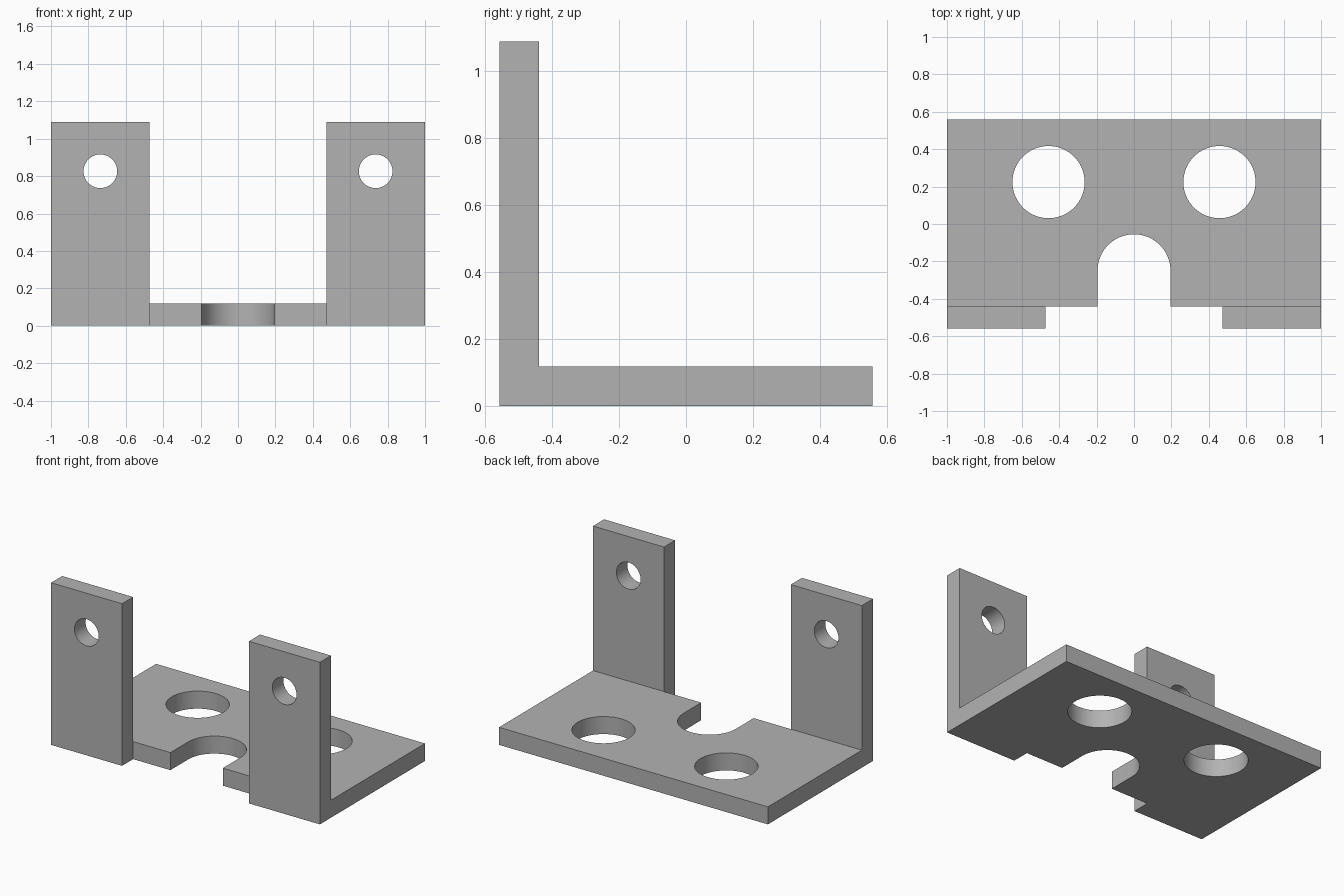
import bpy
import bmesh
import math

cube = bpy.data.objects.get("Cube")
if cube:
    bpy.data.objects.remove(cube, do_unlink=True)

# Main dimensions
HALF_W, HALF_D = 1.0, 0.558
HEIGHT, THICK = 1.09, 0.118
TAB_INNER = 0.472
FOLD_Y = -HALF_D + THICK

grey = bpy.data.materials.new("plain grey")
grey.use_nodes = True
colour = (0.45, 0.45, 0.45, 1)
grey.diffuse_color = colour
grey.node_tree.nodes["Principled BSDF"].inputs["Base Color"].default_value = colour


def prism(name, outline, axis, start, end):
    """Extrude a 2D outline along x, y or z between two positions."""
    place = {"x": lambda a, b: (start, a, b),
             "y": lambda a, b: (a, start, b),
             "z": lambda a, b: (a, b, start)}[axis]
    bm = bmesh.new()
    face = bm.faces.new([bm.verts.new(place(a, b)) for a, b in outline])
    grown = bmesh.ops.extrude_face_region(bm, geom=[face])["geom"]
    offset = [end - start if axis == k else 0 for k in "xyz"]
    bmesh.ops.translate(bm, vec=offset,
                        verts=[g for g in grown if isinstance(g, bmesh.types.BMVert)])
    bmesh.ops.recalc_face_normals(bm, faces=bm.faces)
    mesh = bpy.data.meshes.new(name)
    bm.to_mesh(mesh)
    bm.free()
    obj = bpy.data.objects.new(name, mesh)
    bpy.context.collection.objects.link(obj)
    mesh.materials.append(grey)
    return obj


def arc(cx, cy, radius, sweep=2 * math.pi, steps=64):
    count = steps if sweep > 6 else steps + 1
    return [(cx + radius * math.cos(sweep * i / steps),
             cy + radius * math.sin(sweep * i / steps)) for i in range(count)]


# L-shaped body: base plate with an upright wall along the front
bracket = prism("bracket", [(-HALF_D, 0), (HALF_D, 0), (HALF_D, THICK),
                            (FOLD_Y, THICK), (FOLD_Y, HEIGHT), (-HALF_D, HEIGHT)],
                "x", -HALF_W, HALF_W)

# Gap that splits the wall into two tabs
gap = [(-TAB_INNER, -1), (TAB_INNER, -1), (TAB_INNER, FOLD_Y), (-TAB_INNER, FOLD_Y)]
cutters = [prism("tab_gap_cutter", gap, "z", -1, 2)]

# Round-ended slot in the front edge of the base
slot = arc(0, -0.25, 0.195, math.pi, 32) + [(-0.195, -1), (0.195, -1)]
cutters.append(prism("slot_cutter", slot, "z", -1, 2))

# Large holes in the base and small holes in the tabs
for side, label in ((-1, "right"), (1, "left")):
    cutters.append(prism(label + "_base_hole_cutter",
                         arc(side * 0.457, 0.224, 0.193), "z", -1, 2))
    cutters.append(prism(label + "_tab_hole_cutter",
                         arc(side * 0.736, 0.826, 0.09), "y", -1, 0))

# Cut the body, then discard the cutters
bpy.context.view_layer.objects.active = bracket
bracket.select_set(True)
for cutter in cutters:
    cutter.hide_render = True
    cut = bracket.modifiers.new(cutter.name, "BOOLEAN")
    cut.operation = "DIFFERENCE"
    cut.solver = "EXACT"
    cut.object = cutter
    bpy.ops.object.modifier_apply(modifier=cut.name)
    bpy.data.objects.remove(cutter, do_unlink=True)

bpy.ops.object.shade_smooth_by_angle(angle=math.radians(30))
